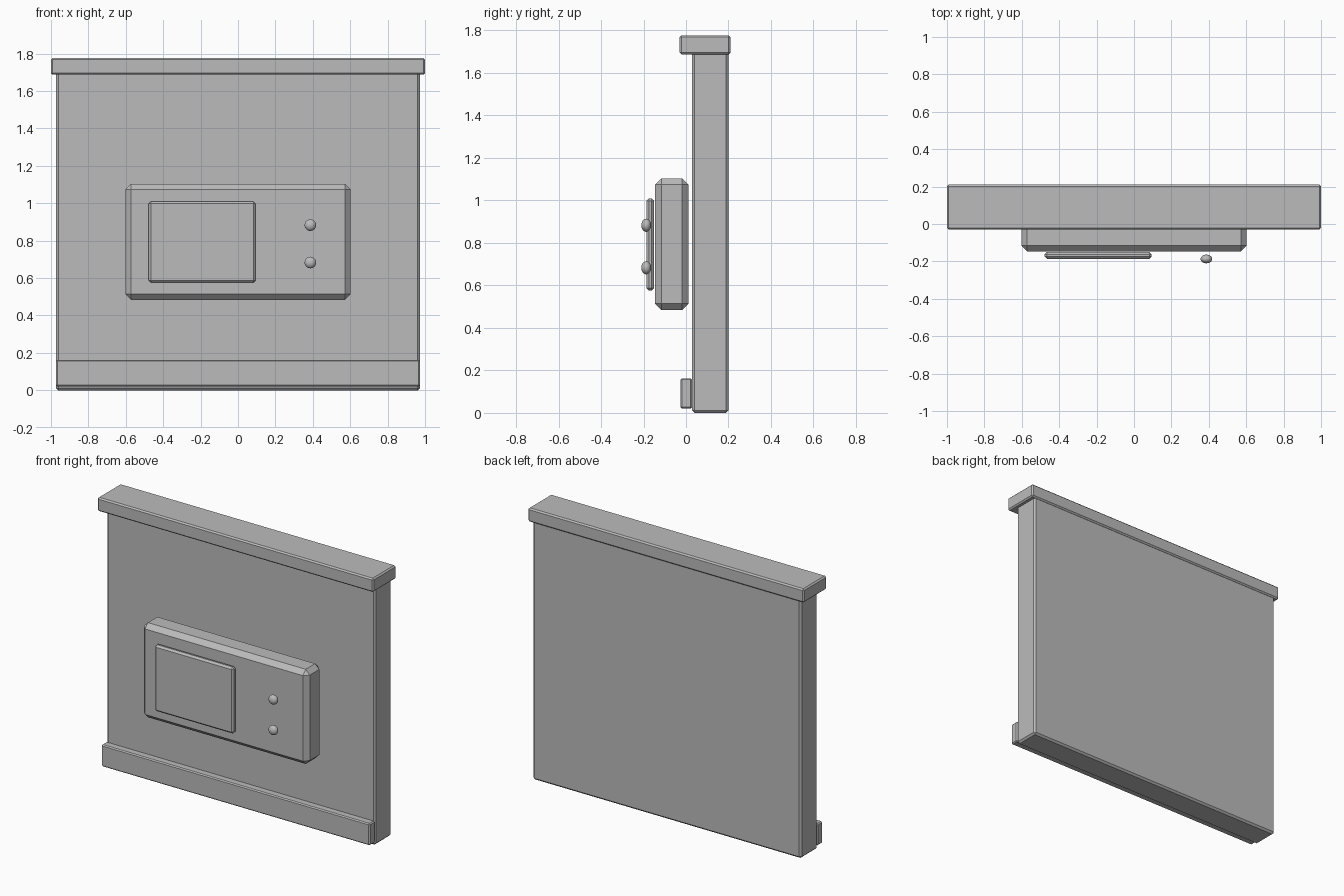
import bpy
from mathutils import Vector

old = bpy.data.objects.get("Cube")
if old:
    bpy.data.objects.remove(old, do_unlink=True)

# Single plain grey
grey = bpy.data.materials.new("plain_grey")
grey.use_nodes = True
color = (0.5, 0.5, 0.5, 1)
grey.diffuse_color = color
grey.node_tree.nodes["Principled BSDF"].inputs["Base Color"].default_value = color


def box(name, low, high, bevel):
    """Chamfered box spanning two opposite corners."""
    low, high = Vector(low), Vector(high)
    bpy.ops.mesh.primitive_cube_add(size=1, location=(low + high) / 2)
    obj = bpy.context.object
    obj.name = name
    obj.scale = high - low
    bpy.ops.object.transform_apply(location=False, rotation=False, scale=True)
    mod = obj.modifiers.new("chamfer", 'BEVEL')
    mod.width = bevel
    mod.segments = 1
    mod.limit_method = 'NONE'
    obj.data.materials.append(grey)
    return obj


# Wall with coping and skirting
box("wall", (-0.973, 0.028, 0), (0.973, 0.2, 1.70), 0.012)
box("top_cap", (-1, -0.03, 1.687), (1, 0.21, 1.777), 0.009)
box("skirting", (-0.973, -0.026, 0.02), (0.973, 0.029, 0.163), 0.007)

# Control panel with raised screen
box("panel", (-0.602, -0.146, 0.484), (0.602, 0.012, 1.104), 0.03)
box("screen", (-0.478, -0.186, 0.575), (0.094, -0.15, 1.01), 0.012)

# Flattened round buttons
for name, z in (("upper_button", 0.883), ("lower_button", 0.683)):
    bpy.ops.mesh.primitive_uv_sphere_add(
        segments=24, ring_count=12, radius=0.031, location=(0.387, -0.187, z))
    button = bpy.context.object
    button.name = name
    button.scale.y = 0.75
    bpy.ops.object.transform_apply(location=False, rotation=False, scale=True)
    bpy.ops.object.shade_smooth()
    button.data.materials.append(grey)
